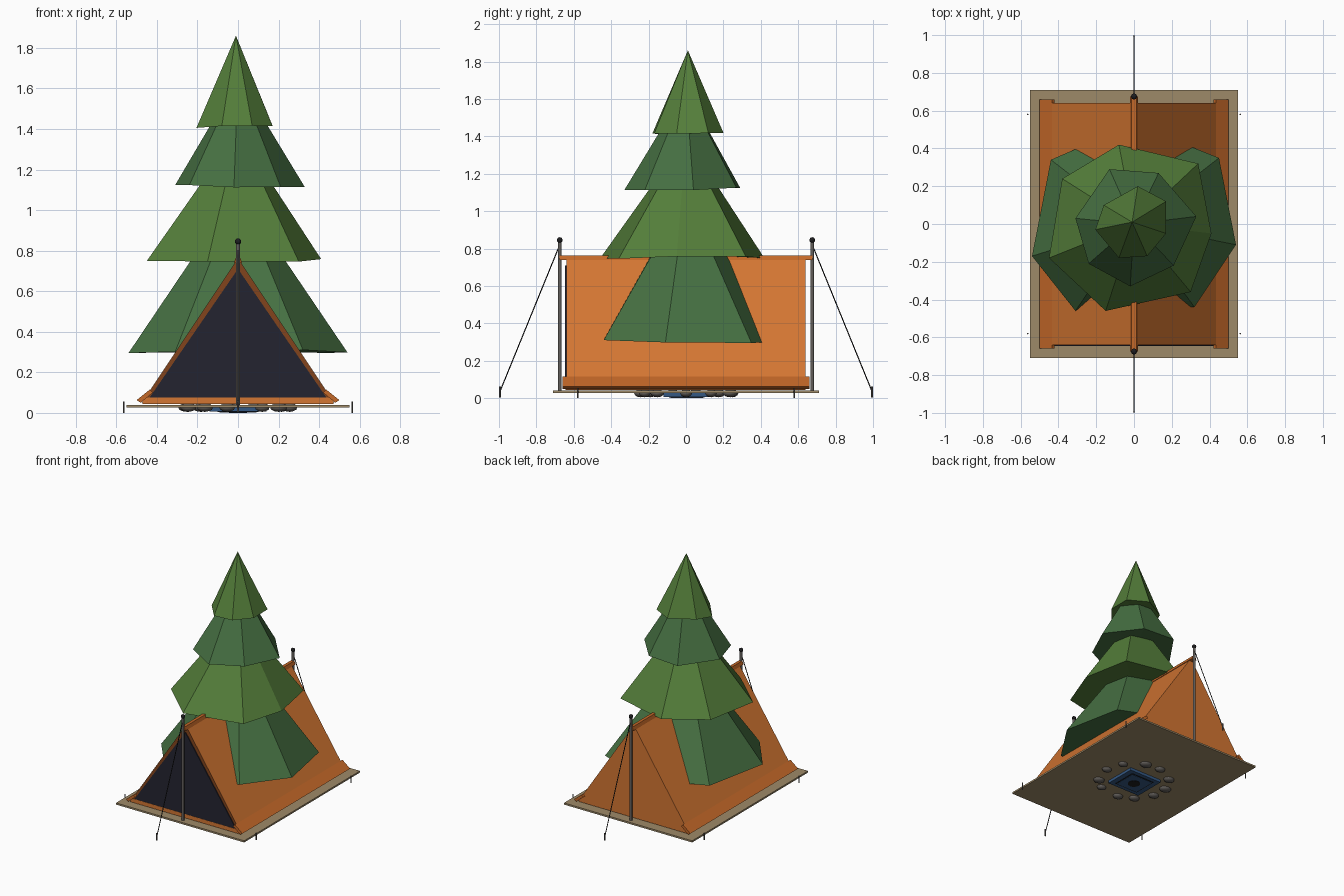
import bpy, bmesh, math, random
from mathutils import Vector

random.seed(4)
old = bpy.data.objects.get("Cube")
if old:
    bpy.data.objects.remove(old)


def material(name, r, g, b):
    col = tuple((c / 255 / 12.92) if c < 11 else ((c / 255 + 0.055) / 1.055) ** 2.4 for c in (r, g, b)) + (1,)
    m = bpy.data.materials.new(name)
    m.use_nodes = True
    m.diffuse_color = col
    m.node_tree.nodes["Principled BSDF"].inputs["Base Color"].default_value = col
    return m


CANVAS = material("orange canvas", 212, 118, 50)
TRIM = material("orange trim", 196, 104, 40)
EDGE = material("brown edging", 130, 68, 28)
DARK = material("dark doorway", 36, 36, 48)
LEAF = material("light green", 84, 126, 58)
PINE = material("deep green", 70, 112, 66)
SHEET = material("tan groundsheet", 158, 138, 104)
METAL = material("grey metal", 98, 94, 90)
BLACK = material("black", 28, 28, 30)
BLUE = material("blue", 52, 88, 132)


def finish(name, bm, *mats, smooth=False):
    bmesh.ops.recalc_face_normals(bm, faces=bm.faces)
    me = bpy.data.meshes.new(name)
    bm.to_mesh(me)
    bm.free()
    ob = bpy.data.objects.new(name, me)
    bpy.context.collection.objects.link(ob)
    for m in mats:
        me.materials.append(m)
    for p in me.polygons:
        p.use_smooth = smooth
    return ob


def box(name, mat, lo, hi):
    bm = bmesh.new()
    bmesh.ops.create_cube(bm, size=1)
    for v in bm.verts:
        v.co = [(a + b) / 2 + c * (b - a) for a, b, c in zip(lo, hi, v.co)]
    return finish(name, bm, mat)


def extrude_y(name, outline, y0, y1, *mats):
    """Prism with an x-z outline, running from y0 to y1."""
    bm = bmesh.new()
    rings = [[bm.verts.new((x, y, z)) for x, z in outline] for y in (y0, y1)]
    n = len(outline)
    for r in rings:
        bm.faces.new(r)
    for i in range(n):
        j = (i + 1) % n
        bm.faces.new((rings[0][i], rings[0][j], rings[1][j], rings[1][i]))
    return finish(name, bm, *mats)


def rod(name, mat, a, b, r, sides=8):
    a, b = Vector(a), Vector(b)
    bm = bmesh.new()
    bmesh.ops.create_cone(bm, cap_ends=True, segments=sides, radius1=r, radius2=r, depth=(b - a).length)
    rot = (b - a).to_track_quat("Z", "Y").to_matrix()
    for v in bm.verts:
        v.co = rot @ v.co + (a + b) / 2
    ob = finish(name, bm, mat)
    for p in ob.data.polygons:
        p.use_smooth = len(p.vertices) == 4
    return ob


def ball(name, mat, centre, size):
    bm = bmesh.new()
    bmesh.ops.create_icosphere(bm, subdivisions=2, radius=1)
    for v in bm.verts:
        v.co = [c + s * k for c, s, k in zip(centre, size, v.co)]
    return finish(name, bm, mat, smooth=True)


# groundsheet and tent floor
box("groundsheet", SHEET, (-0.55, -0.71, 0.027), (0.55, 0.71, 0.04))
box("tent_floor", CANVAS, (-0.47, -0.645, 0.045), (0.47, 0.64, 0.075))

# tent body: the front end shows its edging
tent = extrude_y("tent_body", [(-0.475, 0.05), (0.475, 0.05), (0, 0.762)], -0.64, 0.64, CANVAS, EDGE)
for p in tent.data.polygons:
    p.material_index = int(p.normal.y < -0.5)
extrude_y("doorway", [(-0.435, 0.077), (0.435, 0.077), (0, 0.71)], -0.647, -0.639, DARK)

# ridge cap and flared side hems
extrude_y("ridge_cap", [(-0.021, 0.738), (-0.012, 0.764), (0.012, 0.764), (0.021, 0.738)], -0.675, 0.675, TRIM)
for s, side in ((1, "left"), (-1, "right")):
    hem = [(0.48, 0.05), (0.5, 0.063), (0.435, 0.115), (0.42, 0.1)]
    extrude_y(side + "_hem", [(s * x, z) for x, z in hem], -0.66, 0.66, TRIM)

# poles, finials, guy ropes and pegs
for s, end in ((-1, "front"), (1, "back")):
    y = s * 0.675
    rod(end + "_pole", METAL, (0, y, 0.03), (0, y, 0.84), 0.01, 12)
    ball(end + "_finial", BLACK, (0, y, 0.845), (0.016, 0.016, 0.016))
    rod(end + "_guy_rope", BLACK, (0, y, 0.82), (0, s * 0.993, 0.04), 0.003, 6)
    rod(end + "_guy_peg", METAL, (0, s * 0.995, 0.005), (0, s * 0.995, 0.062), 0.005, 6)
    for t, side in ((-1, "right"), (1, "left")):
        rod(end + "_" + side + "_peg", METAL, (t * 0.563, s * 0.58, 0), (t * 0.563, s * 0.58, 0.055), 0.004, 6)


# tree: uneven seven-sided tiers, each narrowing towards the tree axis
def tier(name, mat, rim, z0, z1, shrink):
    bm = bmesh.new()
    low = [bm.verts.new((x, y, z0 + random.uniform(-0.006, 0.012))) for x, y in rim]
    if shrink:
        top = [bm.verts.new((x * shrink, y * shrink, z1)) for x, y in rim]
        bm.faces.new(top)
    else:
        top = [bm.verts.new((-0.01, 0.01, z1))] * len(rim)
    base = bm.verts.new((0, 0, z0 + 0.02))
    for i in range(len(rim)):
        j = (i + 1) % len(rim)
        if shrink:
            bm.faces.new((low[i], low[j], top[j], top[i]))
        else:
            bm.faces.new((low[i], low[j], top[i]))
        bm.faces.new((low[j], low[i], base))
    return finish(name, bm, mat)


tier("tree_tier_1", PINE, [(0.54, -0.11), (0.45, 0.35), (0, 0.53), (-0.44, 0.34), (-0.54, -0.17),
                           (-0.31, -0.46), (0.32, -0.44)], 0.3, 0.8, 0.37)
tier("tree_tier_2", LEAF, [(0.41, -0.05), (0.34, 0.32), (-0.08, 0.42), (-0.38, 0.24), (-0.45, -0.18),
                           (-0.15, -0.46), (0.3, -0.36)], 0.75, 1.16, 0.36)
tier("tree_tier_3", PINE, [(0.33, 0.04), (0.13, 0.27), (-0.13, 0.29), (-0.31, 0.03), (-0.24, -0.21),
                           (-0.02, -0.33), (0.21, -0.22)], 1.115, 1.45, 0.38)
tier("tree_tier_4", LEAF, [(0.17, -0.05), (0.17, 0.12), (0.02, 0.2), (-0.16, 0.1), (-0.205, -0.03),
                           (-0.08, -0.18), (0.07, -0.17)], 1.41, 1.86, 0)
rod("tree_trunk", EDGE, (0, 0, 0.08), (0, 0, 0.5), 0.07, 7)

# stone ring and blue case underneath
for i in range(11):
    a = math.tau * i / 11 + random.uniform(-0.1, 0.1)
    r = random.uniform(0.036, 0.048)
    ball("ring_stone_%d" % (i + 1), METAL, (0.255 * math.cos(a), 0.25 * math.sin(a), 0.027), (r, r * 0.85, 0.022))
box("blue_case", BLUE, (-0.14, -0.12, 0.006), (0.14, 0.13, 0.03))
box("case_panel", BLACK, (-0.1, -0.09, 0.004), (0.1, 0.1, 0.01))
box("case_lid", BLUE, (-0.092, -0.082, 0.002), (0.092, 0.092, 0.01))
rod("case_dial", BLACK, (0, 0, 0), (0, 0, 0.01), 0.045, 16)
